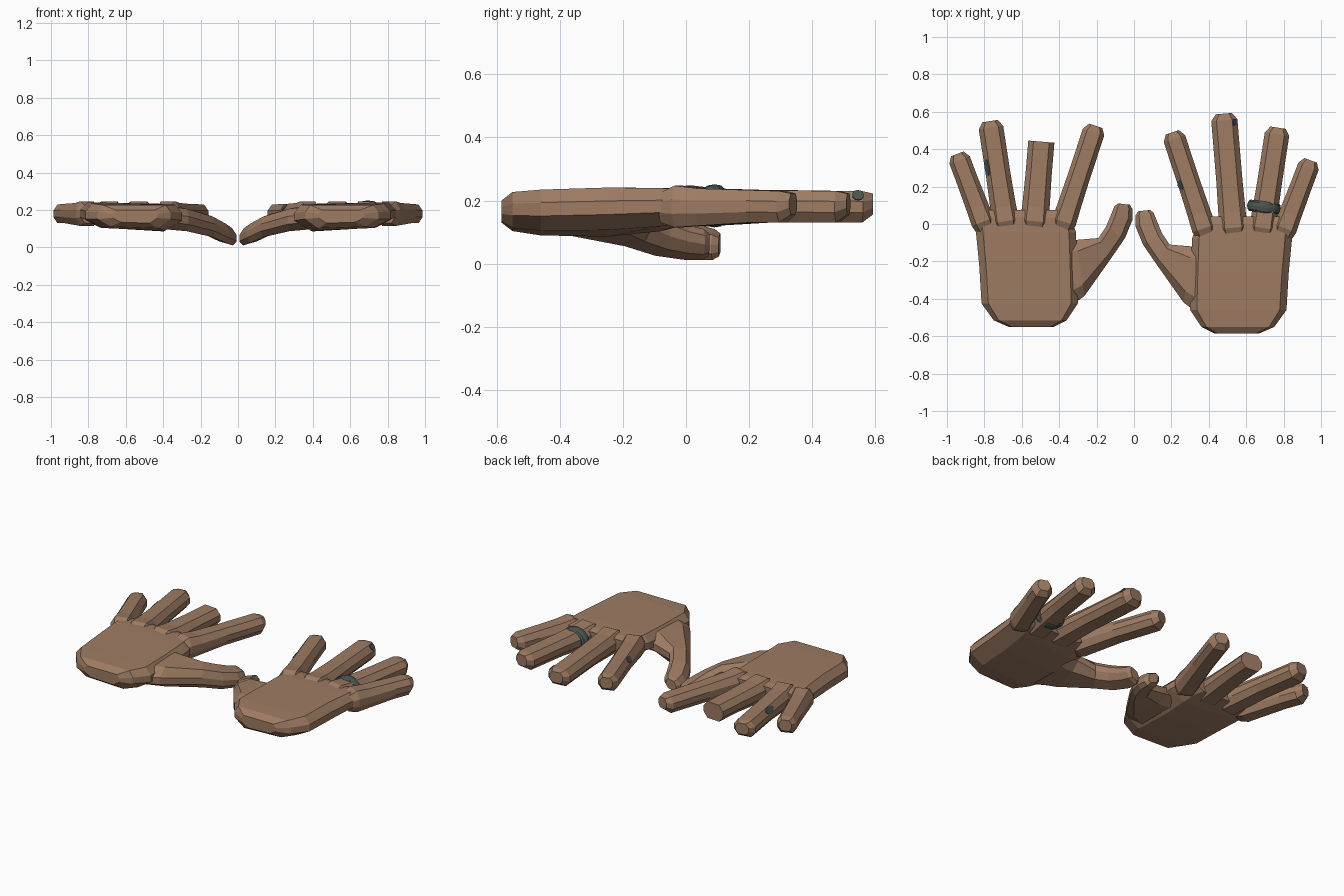
import bpy, bmesh, math
from mathutils import Vector

cube = bpy.data.objects.get("Cube")
if cube:
    bpy.data.objects.remove(cube, do_unlink=True)


def material(name, color):
    m = bpy.data.materials.new(name)
    m.use_nodes = True
    m.diffuse_color = color
    m.node_tree.nodes["Principled BSDF"].inputs["Base Color"].default_value = color
    return m


SKIN = material("brown skin", (0.34, 0.2, 0.125, 1))
METAL = material("dark grey metal", (0.07, 0.09, 0.085, 1))

# Octagonal cross-section: (across, up)
OCTAGON = [(-1, -.35), (-.6, -1), (.6, -1), (1, -.35), (1, .35), (.6, 1), (-.6, 1), (-1, .35)]
PALM_SECTION = [(-1, -.2), (-.65, -1), (.65, -.85), (1, -.2), (1, .4), (.86, 1), (-.86, 1), (-1, .4)]


def loft(name, stations, mirror, shift, section=OCTAGON):
    """Skin stations of (one edge, other edge, half thickness)."""
    bm = bmesh.new()
    rings = []
    for a, b, h in stations:
        a, b = Vector(a), Vector(b)
        mid, half = (a + b) / 2, (b - a) / 2
        ring = []
        for u, v in section:
            p = mid + half * u + Vector((0, 0, h * v))
            ring.append(bm.verts.new((p.x * mirror, p.y + shift, p.z)))
        rings.append(ring)
    for r, q in zip(rings, rings[1:]):
        for i in range(len(r)):
            j = (i + 1) % len(r)
            bm.faces.new((r[i], r[j], q[j], q[i]))
    bm.faces.new(rings[0])
    bm.faces.new(rings[-1])
    bmesh.ops.recalc_face_normals(bm, faces=bm.faces)
    mesh = bpy.data.meshes.new(name)
    bm.to_mesh(mesh)
    bm.free()
    mesh.materials.append(SKIN)
    obj = bpy.data.objects.new(name, mesh)
    bpy.context.collection.objects.link(obj)
    return obj


# Fingers: base, tip, half width
FINGERS = {
    "index": ((.39, -.07), (.205, .49), .06),
    "middle": ((.535, -.07), (.48, .59), .07),
    "ring": ((.68, -.07), (.77, .515), .066),
    "little": ((.79, -.07), (.945, .34), .058),
}


def finger(name, base, tip, w, mirror, shift, cut=None):
    base, tip = Vector(base), Vector(tip)
    length = (tip - base).length
    d = (tip - base) / length
    side = Vector((d.y, -d.x))
    # Distance along, width factor, top and bottom height
    rows = [(0, .9, .225, .13), (.05, 1.1, .247, .115), (.13, 1.05, .238, .12), (.3, 1, .233, .13)]
    if cut:
        rows += [(cut, 1, .232, .13)]
    else:
        rows += [(length - .035, 1, .23, .13), (length, .62, .222, .155)]
    stations = []
    for s, k, top, bottom in rows:
        c = base + d * s
        a, b = c - side * w * k, c + side * w * k
        z = (top + bottom) / 2
        stations.append(((a.x, a.y, z), (b.x, b.y, z), (top - bottom) / 2))
    loft(name, stations, mirror, shift)


def hand(prefix, mirror, shift, middle_cut=None):
    # Palm, from wrist to knuckles
    rows = [(-.585, .43, .67, .165, .165, .035), (-.55, .36, .75, .165, .165, .062),
            (-.46, .30, .815, .158, .165, .07), (-.25, .305, .828, .155, .17, .072),
            (-.08, .31, .845, .166, .175, .065), (.0, .335, .85, .178, .178, .055),
            (.04, .37, .82, .178, .178, .045)]
    loft(prefix + "_palm",
         [((x0, y, z0), (x1, y, z1), h) for y, x0, x1, z0, z1, h in rows],
         mirror, shift, PALM_SECTION)
    # Thumb, drooping from the palm
    loft(prefix + "_thumb", [
        ((.45, -.10, .165), (.40, -.52, .16), .062),
        ((.31, -.12, .155), (.265, -.42, .145), .06),
        ((.19, -.11, .13), (.12, -.215, .105), .055),
        ((.15, -.05, .105), (.048, -.11, .07), .052),
        ((.125, .01, .085), (.007, -.01, .05), .045),
        ((.105, .06, .075), (.008, .045, .045), .04),
        ((.085, .075, .07), (.022, .068, .048), .03)], mirror, shift)
    for key, (base, tip, w) in FINGERS.items():
        finger(f"{prefix}_{key}_finger", base, tip, w, mirror, shift,
               middle_cut if key == "middle" else None)


hand("left", 1, 0)
hand("right", -1, .035, .477)

# Ring band around a finger of the left hand
bpy.ops.mesh.primitive_torus_add(
    location=(.695, .09, .183), rotation=(math.pi / 2, 0, math.radians(-8)),
    major_segments=20, minor_segments=8, major_radius=.075, minor_radius=.016)
band = bpy.context.object
band.name = "finger_ring"
band.scale = (1, .75, 1.9)
band.data.materials.append(METAL)
bpy.ops.object.shade_smooth_by_angle()


def patch(name, key, t, side, mirror, shift, size):
    """Thin oval plate on the upper bevel of a finger."""
    base, tip, w = FINGERS[key]
    base, tip = Vector(base), Vector(tip)
    d = (tip - base).normalized()
    out = Vector((d.y, -d.x)) * side
    p = base.lerp(tip, t) + out * w * .8
    normal = Vector((out.x * mirror * .79, out.y * .79, .61))
    bpy.ops.mesh.primitive_cylinder_add(
        vertices=10, radius=1, depth=.006, location=(p.x * mirror, p.y + shift, .216))
    obj = bpy.context.object
    obj.name = name
    obj.rotation_euler = normal.to_track_quat('Z', 'Y').to_euler()
    obj.scale = (size, .02, 1)
    obj.data.materials.append(METAL)


patch("right_ring_finger_patch", "ring", .59, 1, -1, .035, .045)
patch("left_index_finger_patch", "index", .52, -1, 1, 0, .028)
patch("left_middle_finger_patch", "middle", .925, 1, 1, 0, .018)
